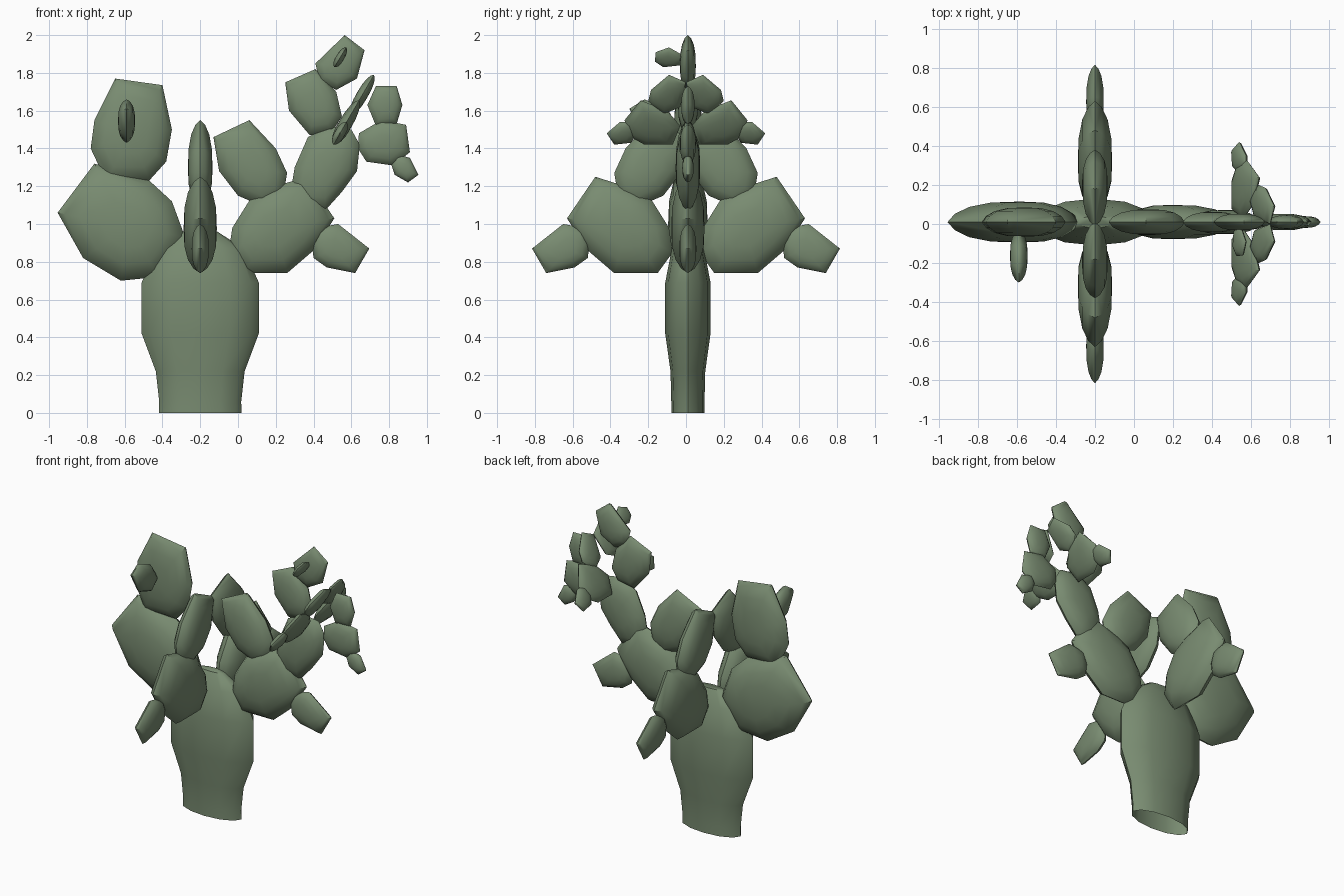
import bpy, bmesh, math

if "Cube" in bpy.data.objects:
    bpy.data.objects.remove(bpy.data.objects["Cube"])

green = bpy.data.materials.new("cactus green")
green.diffuse_color = (0.19, 0.26, 0.165, 1)
green.use_nodes = True
green.node_tree.nodes["Principled BSDF"].inputs["Base Color"].default_value = green.diffuse_color


def finish(name, bm):
    bmesh.ops.recalc_face_normals(bm, faces=bm.faces)
    me = bpy.data.meshes.new(name)
    bm.to_mesh(me)
    bm.free()
    me.materials.append(green)
    me.shade_smooth()
    me.set_sharp_from_angle(angle=math.radians(50))
    ob = bpy.data.objects.new(name, me)
    bpy.context.collection.objects.link(ob)


def bridge(bm, a, b):
    n = len(a)
    for i in range(n):
        bm.faces.new((a[i], a[(i + 1) % n], b[(i + 1) % n], b[i]))


# Planes a pad can lie in: u along the pad, w through its thickness
def across(u, w, z):
    return (u, 0.01 + w, z)


def lengthwise(x0, z0=0, slope=0, side=1, shift=0):
    c = 1 / math.hypot(1, slope)
    return lambda u, w, z: (x0 + slope * (z - z0) + w * c,
                            side * (u + shift), z - w * c * slope)


# Lens-shaped pad: an outline domed on both faces
def pad(name, outline, t, place=across):
    bm = bmesh.new()
    n = len(outline)
    cu = sum(p[0] for p in outline) / n
    cz = sum(p[1] for p in outline) / n

    def ring(s, w):
        return [bm.verts.new(place(cu + (u - cu) * s, w, cz + (z - cz) * s))
                for u, z in outline]

    rim = ring(1, 0)
    for sgn in (1, -1):
        last = rim
        for s, h in ((0.9, 0.4), (0.7, 0.74), (0.4, 0.95)):
            cur = ring(s, sgn * h * t)
            bridge(bm, last, cur)
            last = cur
        tip = bm.verts.new(place(cu, sgn * t, cz))
        for i in range(n):
            bm.faces.new((last[i], last[(i + 1) % n], tip))
    finish(name, bm)


# Trunk: oval sections (height, half width, half depth), open underneath
bm = bmesh.new()
last = None
for z, rx, ry in ((0, .218, .088), (.06, .217, .088), (.22, .235, .092),
                  (.42, .31, .12), (.69, .31, .12), (.87, .23, .085),
                  (.96, .09, .03)):
    cur = [bm.verts.new((-0.2 + rx * math.cos(i * math.pi / 6),
                         0.01 + ry * math.sin(i * math.pi / 6), z))
           for i in range(12)]
    if last:
        bridge(bm, last, cur)
    last = cur
bm.faces.new(last)
finish("trunk", bm)

# Left branch
pad("left_lower_pad", [(-.955, 1.06), (-.76, 1.32), (-.47, 1.23), (-.35, 1.12),
                       (-.28, .93), (-.42, .72), (-.62, .70), (-.82, .82)], .105)
pad("left_upper_pad", [(-.70, 1.23), (-.78, 1.40), (-.76, 1.55), (-.65, 1.77),
                       (-.40, 1.735), (-.35, 1.50), (-.38, 1.33), (-.47, 1.23)], .075)
pad("left_front_bud", [(-.03, 1.50), (-.10, 1.43), (-.22, 1.47), (-.30, 1.61),
                       (-.22, 1.66), (-.10, 1.61)], .045, lengthwise(-.59))

# Three-pad branch, repeated to the right, back and front of the trunk
branch = (
    ("lower_pad", .088, [(-.03, .98), (.07, 1.14), (.17, 1.19), (.36, 1.25),
                         (.51, 1.03), (.40, .86), (.26, .74), (.03, .74), (-.05, .85)]),
    ("upper_pad", .065, [(-.13, 1.46), (.06, 1.55), (.20, 1.40), (.26, 1.27),
                         (.24, 1.15), (.14, 1.09), (0, 1.15), (-.10, 1.28)]),
    ("side_bud", .045, [(.39, .90), (.42, .98), (.53, 1.0), (.695, .87),
                        (.62, .74), (.47, .77), (.40, .82)]))
for where, plane in (("right", across),
                     ("back", lengthwise(-.2, shift=.12)),
                     ("front", lengthwise(-.2, side=-1, shift=.12))):
    for part, t, outline in branch:
        pad(where + "_" + part, outline, t, plane)

# Upper right branch
pad("right_stem_pad", [(.28, 1.18), (.30, 1.30), (.37, 1.46), (.48, 1.52),
                       (.60, 1.50), (.645, 1.42), (.63, 1.28), (.55, 1.17),
                       (.46, 1.07), (.36, 1.08)], .062)
pad("outer_pad", [(.64, 1.48), (.76, 1.55), (.89, 1.525), (.91, 1.38),
                  (.82, 1.31), (.68, 1.33), (.635, 1.40)], .042)
pad("outer_top_pad", [(.685, 1.63), (.73, 1.73), (.84, 1.73), (.87, 1.63),
                      (.84, 1.53), (.73, 1.52)], .035)
pad("outer_bud", [(.81, 1.32), (.84, 1.37), (.91, 1.35), (.955, 1.26),
                  (.90, 1.22), (.83, 1.26)], .03)
pad("crown_lower_pad", [(.25, 1.75), (.41, 1.82), (.52, 1.70), (.55, 1.57),
                        (.50, 1.49), (.38, 1.47), (.27, 1.60)], .052)
pad("crown_top_pad", [(.41, 1.85), (.565, 2.0), (.67, 1.92), (.63, 1.77),
                      (.52, 1.71), (.43, 1.76)], .042)
pad("crown_bud", [(-.01, 1.89), (-.03, 1.84), (-.12, 1.83), (-.165, 1.86),
                  (-.16, 1.91), (-.09, 1.935)], .022, lengthwise(.54, 1.88, .6))

# Tilted side pads, mirrored front and back
for where, side in (("back", 1), ("front", -1)):
    tilted = lengthwise(.505, 1.42, .58, side)
    pad(where + "_tilted_pad", [(.03, 1.52), (.10, 1.60), (.24, 1.655), (.325, 1.55),
                                (.31, 1.47), (.22, 1.42), (.07, 1.42)], .036, tilted)
    pad(where + "_tilted_top_pad", [(.0, 1.75), (.09, 1.79), (.185, 1.71), (.20, 1.65),
                                    (.12, 1.58), (.03, 1.62)], .03, tilted)
    pad(where + "_tilted_bud", [(.26, 1.48), (.29, 1.54), (.35, 1.54), (.42, 1.48),
                                (.38, 1.42), (.29, 1.43)], .028, tilted)
